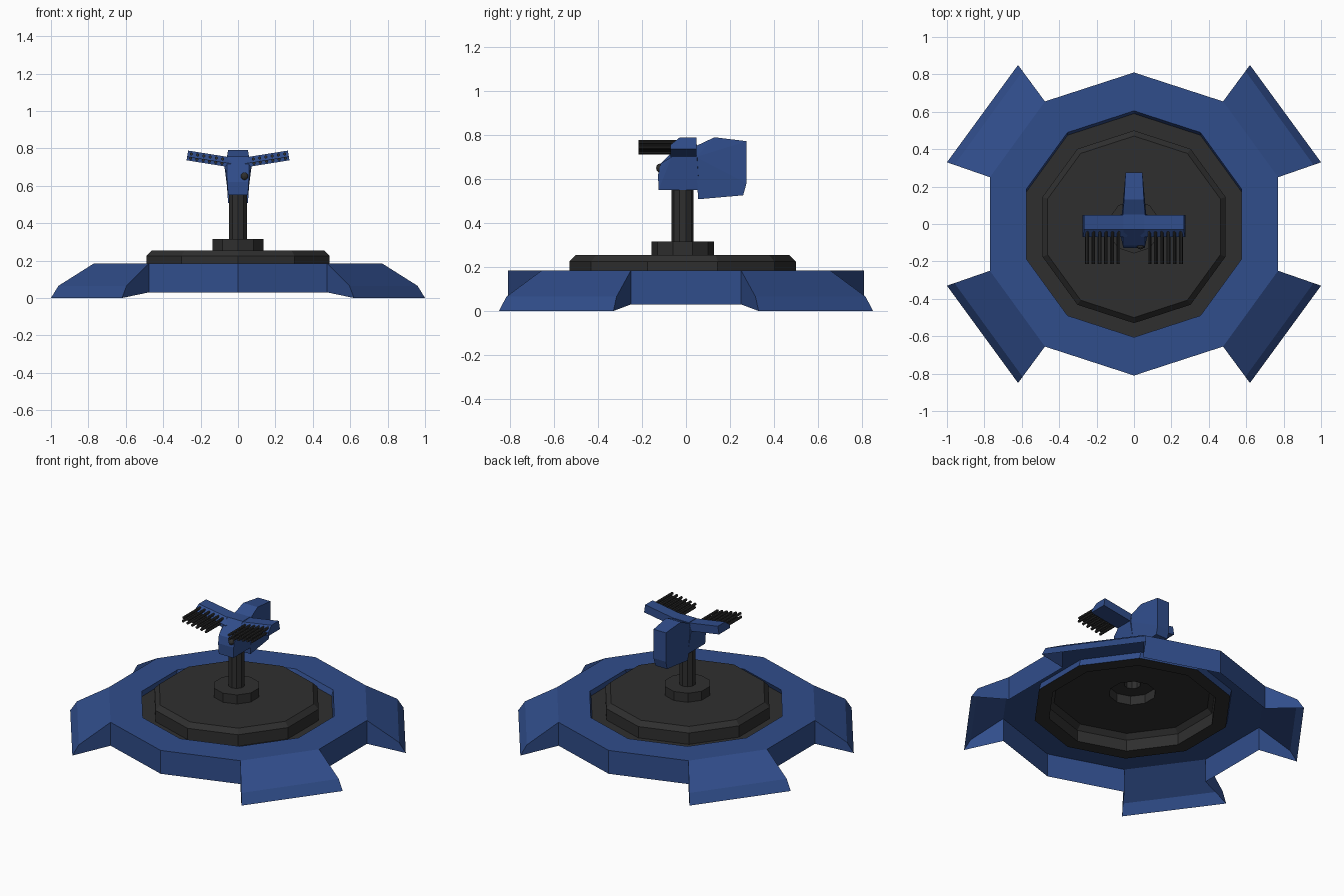
import bpy, bmesh, math
from mathutils import Vector

if "Cube" in bpy.data.objects:
    bpy.data.objects.remove(bpy.data.objects["Cube"])


def material(name, rgb):
    m = bpy.data.materials.new(name)
    m.diffuse_color = (*rgb, 1)
    m.use_nodes = True
    m.node_tree.nodes["Principled BSDF"].inputs["Base Color"].default_value = m.diffuse_color
    return m


BLUE = material("blue_paint", (0.03, 0.075, 0.26))
BLACK = material("dark_metal", (0.028, 0.028, 0.028))


def add(name, bm, mat, mirror=()):
    me = bpy.data.meshes.new(name)
    bm.to_mesh(me)
    bm.free()
    ob = bpy.data.objects.new(name, me)
    bpy.context.collection.objects.link(ob)
    me.materials.append(mat)
    if mirror:
        mod = ob.modifiers.new("mirror", 'MIRROR')
        mod.use_axis = ('X' in mirror, 'Y' in mirror, False)
        mod.use_mirror_merge = False
    return ob


def loft(name, rings, mat, skip=()):
    """Ten-sided open shell through rings (radius, z, y centre); skip omits faces of the first band."""
    bm = bmesh.new()
    loops = []
    for r, z, cy in rings:
        angles = [math.radians(-90 + 36 * k) for k in range(10)]
        loops.append([bm.verts.new((r * math.cos(a), cy + r * math.sin(a), z)) for a in angles])
    for band, (a, b) in enumerate(zip(loops, loops[1:])):
        for k in range(10):
            if band == 0 and k in skip:
                continue
            n = (k + 1) % 10
            bm.faces.new((a[k], a[n], b[n], b[k]))
    return add(name, bm, mat)


def hull(name, points, mat):
    """Convex block from (half width, y, z) points, symmetric in x."""
    bm = bmesh.new()
    for x, y, z in points:
        bm.verts.new((x, y, z))
        bm.verts.new((-x, y, z))
    bmesh.ops.convex_hull(bm, input=bm.verts)
    bmesh.ops.dissolve_limit(bm, angle_limit=0.03, verts=bm.verts, edges=bm.edges)
    bmesh.ops.recalc_face_normals(bm, faces=bm.faces)
    return add(name, bm, mat)


# Base ring, open underneath, with gaps in the wall where the feet join
CY = -0.015
loft("base_ring", [(0.81, 0.03, 0), (0.81, 0.185, 0), (0.605, 0.185, 0), (0.605, 0.15, CY)],
     BLUE, skip=(1, 3, 6, 8))

# Four flared feet
bm = bmesh.new()
A, MA, OA, A0, B, MB, OB, B0 = [bm.verts.new(p) for p in (
    (0.77, 0.25, 0.185), (0.96, 0.316, 0.065), (1.0, 0.33, 0), (0.77, 0.25, 0.03),
    (0.476, 0.655, 0.185), (0.596, 0.817, 0.065), (0.62, 0.85, 0), (0.476, 0.655, 0.03))]
for f in ((A, MA, MB, B), (MA, OA, OB, MB), (A, A0, OA, MA), (B, MB, OB, B0)):
    bm.faces.new(f)
add("feet", bm, BLUE, mirror="XY")

# Stepped turntable, hub and post
loft("turntable", [(0.605, 0.15, CY), (0.515, 0.15, CY), (0.515, 0.225, CY),
                   (0.485, 0.255, CY), (0.142, 0.255, CY)], BLACK)
loft("hub", [(0.142, 0.255, CY), (0.142, 0.315, CY), (0.05, 0.315, CY)], BLACK)
loft("post", [(0.05, 0.315, CY), (0.05, 0.56, CY)], BLACK)

# Gun head: front block and rear housing
hull("head_front", [(0.053, -0.125, 0.55), (0.053, 0.06, 0.55), (0.057, -0.127, 0.62),
                    (0.06, -0.115, 0.67), (0.072, -0.065, 0.70), (0.072, 0.05, 0.70),
                    (0.055, -0.03, 0.757), (0.055, 0.05, 0.757)], BLUE)
hull("head_rear", [(0.053, 0.055, 0.508), (0.066, 0.045, 0.70), (0.06, 0.045, 0.75),
                   (0.053, 0.13, 0.79), (0.045, 0.275, 0.772), (0.045, 0.275, 0.58),
                   (0.043, 0.26, 0.526)], BLUE)

# Raised wings carrying the barrels
RISE = 0.16


def wing_z(x):
    return 0.692 + RISE * x


bm = bmesh.new()
profile = [(-0.07, 0), (-0.07, 0.02), (-0.03, 0.052), (0.047, 0.052), (0.047, 0)]
ends = [[bm.verts.new((x - RISE * h, y, wing_z(x) + h)) for y, h in profile] for x in (0.04, 0.275)]
bm.faces.new(ends[0])
bm.faces.new(ends[1])
for i in range(5):
    j = (i + 1) % 5
    bm.faces.new((ends[0][i], ends[0][j], ends[1][j], ends[1][i]))
bmesh.ops.recalc_face_normals(bm, faces=bm.faces)
add("wings", bm, BLUE, mirror="X")

# Two rows of slim barrels per wing
bm = bmesh.new()
for row in range(2):
    for i in range(6):
        x = 0.088 + i * 0.0335
        h = 0.014 + row * 0.023
        tube = bmesh.ops.create_cone(bm, cap_ends=True, segments=8, radius1=0.0085,
                                     radius2=0.0085, depth=0.185)["verts"]
        for v in tube:
            v.co = Vector((x - RISE * h + v.co.x, -0.1225 + v.co.z, wing_z(x) + h - v.co.y))
bmesh.ops.recalc_face_normals(bm, faces=bm.faces)
add("barrels", bm, BLACK, mirror="X")

# Sensor on the front of the head
bm = bmesh.new()
bmesh.ops.create_uvsphere(bm, u_segments=10, v_segments=6, radius=0.021)
add("sensor", bm, BLACK).location = (0.035, -0.115, 0.65)
